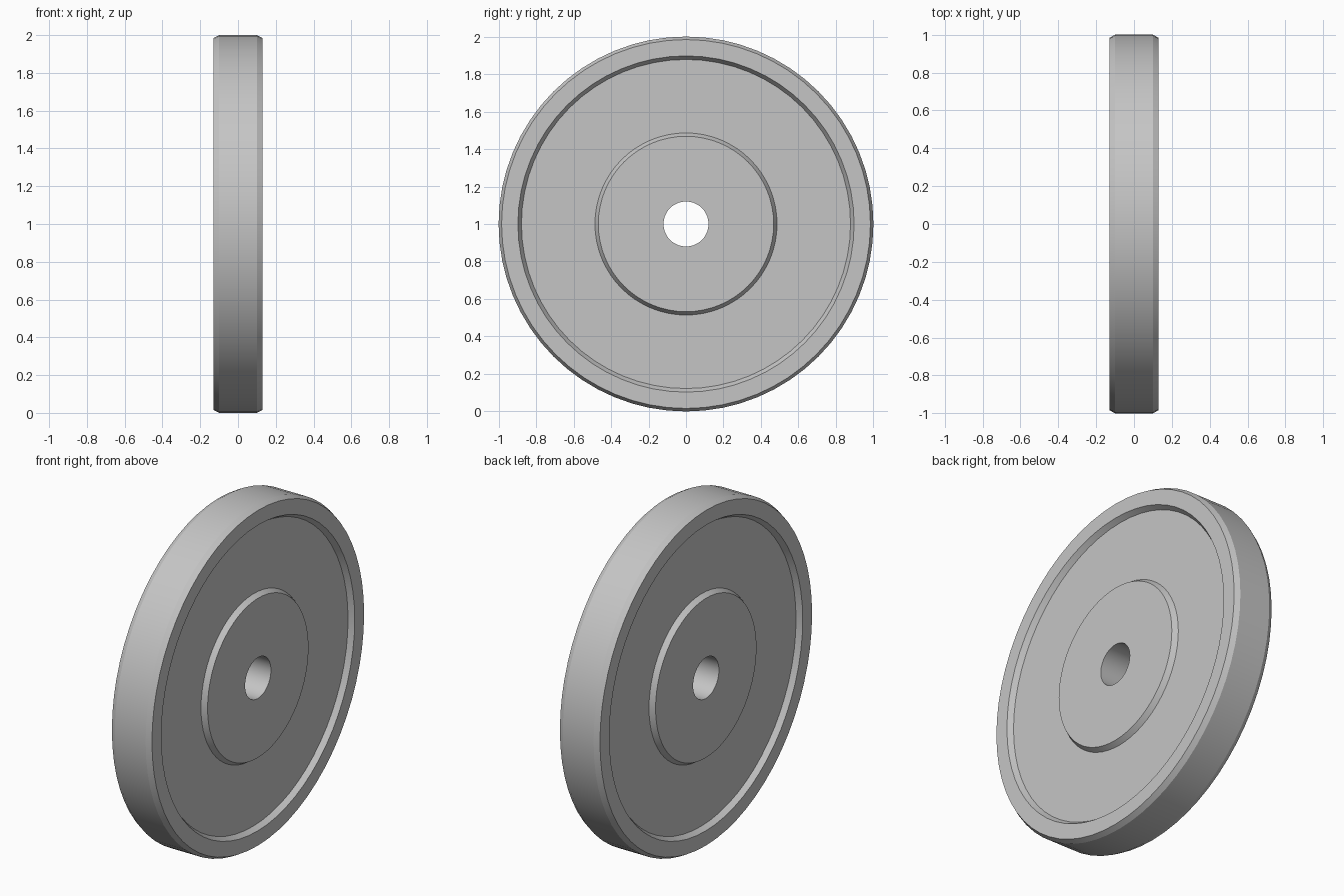
import bpy
import bmesh
import math
from mathutils import Vector

SEGMENTS = 64
CENTRE = Vector((0, 0, 1))

cube = bpy.data.objects.get("Cube")
if cube:
    bpy.data.objects.remove(cube, do_unlink=True)

# Plain grey metal
grey = bpy.data.materials.new("grey_metal")
grey.use_nodes = True
colour = (0.56, 0.56, 0.56, 1)
grey.diffuse_color = colour
grey.node_tree.nodes["Principled BSDF"].inputs["Base Color"].default_value = colour

# Half section as (x, radius): bore, hub face, recessed web, rim face, bevelled tread
half = [(0.13, 0.12), (0.13, 0.468), (0.1, 0.486), (0.1, 0.878),
        (0.13, 0.897), (0.13, 0.984), (0.1, 1.0)]
section = half + [(-x, r) for x, r in reversed(half)]

# Sweep the closed section around the axle
bm = bmesh.new()
verts = [bm.verts.new(CENTRE + Vector((x, 0, r))) for x, r in section]
edges = [bm.edges.new((v, verts[(i + 1) % len(verts)])) for i, v in enumerate(verts)]
bmesh.ops.spin(bm, geom=verts + edges, cent=CENTRE, axis=(1, 0, 0),
               angle=math.tau, steps=SEGMENTS, use_merge=True)
bmesh.ops.remove_doubles(bm, verts=bm.verts[:], dist=0.0001)
bmesh.ops.recalc_face_normals(bm, faces=bm.faces[:])

mesh = bpy.data.meshes.new("wheel_disc")
bm.to_mesh(mesh)
bm.free()
mesh.materials.append(grey)
wheel = bpy.data.objects.new("wheel_disc", mesh)
bpy.context.collection.objects.link(wheel)

# Smooth around the wheel, crisp at the section corners
bpy.ops.object.select_all(action="DESELECT")
wheel.select_set(True)
bpy.context.view_layer.objects.active = wheel
bpy.ops.object.shade_smooth_by_angle(angle=math.radians(20))
